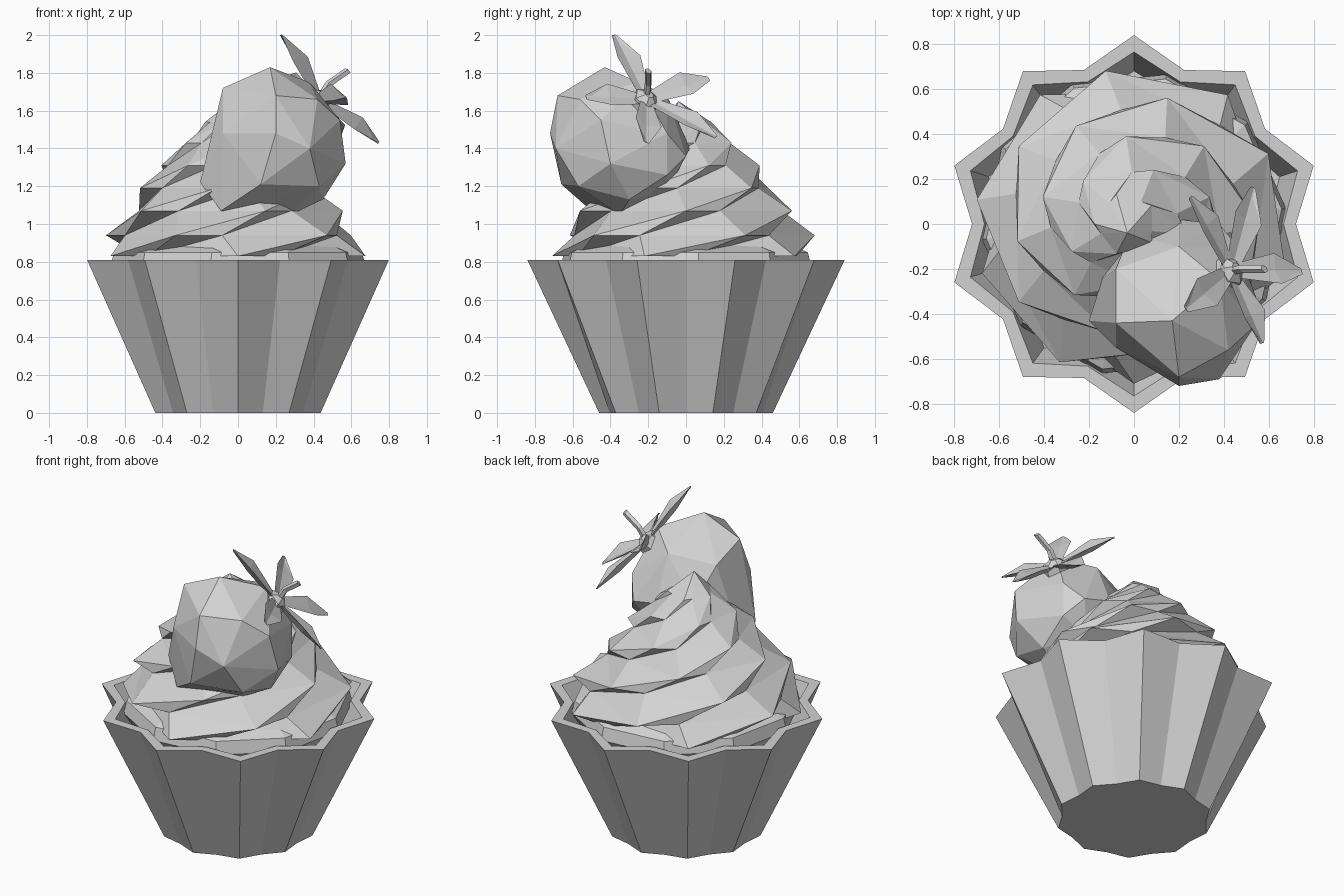
import bpy, bmesh, math
from mathutils import Vector

if "Cube" in bpy.data.objects:
    bpy.data.objects.remove(bpy.data.objects["Cube"], do_unlink=True)

grey = bpy.data.materials.new("light grey")
grey.use_nodes = True
grey.diffuse_color = (0.65, 0.65, 0.65, 1)
grey.node_tree.nodes["Principled BSDF"].inputs["Base Color"].default_value = (0.65, 0.65, 0.65, 1)


def finish(name, bm):
    bmesh.ops.recalc_face_normals(bm, faces=bm.faces)
    mesh = bpy.data.meshes.new(name)
    bm.to_mesh(mesh)
    bm.free()
    mesh.materials.append(grey)
    obj = bpy.data.objects.new(name, mesh)
    bpy.context.collection.objects.link(obj)
    return obj


def polar(r, angle, z):
    return Vector((r * math.cos(angle), r * math.sin(angle), z))


def loft(bm, rings, caps=True):
    """Skin a list of equally long point rings."""
    loops = [[bm.verts.new(p) for p in ring] for ring in rings]
    n = len(loops[0])
    for a, b in zip(loops, loops[1:]):
        for i in range(n):
            j = (i + 1) % n
            bm.faces.new((a[i], a[j], b[j], b[i]))
    if caps:
        bm.faces.new(loops[0][::-1])
        bm.faces.new(loops[-1])
    return loops


def star(outer, inner, z):
    step = math.pi / 10
    return [polar(inner if i % 2 else outer, math.pi / 2 + i * step, z) for i in range(20)]


# Pleated paper cup: outer wall, flat rim, inner wall
bm = bmesh.new()
loft(bm, [star(0.46, 0.425, 0), star(0.84, 0.72, 0.81),
          star(0.765, 0.665, 0.81), star(0.68, 0.6, 0.62)])
finish("paper_cup", bm)

# Low bed of cream that fills the cup
bm = bmesh.new()
loft(bm, [[polar(r, i * math.tau / 10 + 0.1, z) for i in range(10)]
          for r, z in ((0.6, 0.65), (0.68, 0.77), (0.66, 0.85), (0.5, 0.92))])
finish("cream_bed", bm)

# Swirl: five sharp ridges winding upward, each with an undercut valley
LOBES = 5
profile = [(0.71, 0.83), (0.69, 0.94), (0.59, 1.07), (0.49, 1.19),
           (0.39, 1.31), (0.27, 1.43), (0.14, 1.54)]
rings = []
for k, (r, z) in enumerate(profile):
    shift = Vector((-0.035 * min(k, 2) / 2, 0, 0))
    ring = []
    for lobe in range(LOBES):
        a = lobe * math.tau / LOBES + math.radians(45 * k - 90)
        ring += [polar(r, a, z) + shift, polar(r * 0.86, a + 0.36, z) + shift]
    rings.append(ring)
bm = bmesh.new()
loops = loft(bm, rings, caps=False)
bm.faces.new(loops[0][::-1])
tip = bm.verts.new((-0.03, -0.04, 1.65))
top = loops[-1]
for i, v in enumerate(top):
    bm.faces.new((v, top[(i + 1) % len(top)], tip))
bmesh.ops.triangulate(bm, faces=[f for f in bm.faces if len(f.verts) == 4],
                      quad_method='SHORT_EDGE')
finish("cream_swirl", bm)

# Strawberry: coarse faceted hull, blunt at the lower end
berry = [(-.2, -.43, 1.22), (-.09, -.5, 1.07), (.28, -.35, 1.05), (.12, -.66, 1.21),
         (.45, -.3, 1.13), (.57, -.4, 1.32), (.54, -.45, 1.55), (.2, -.72, 1.48),
         (.38, -.69, 1.4), (.2, -.68, 1.68), (.17, -.43, 1.83), (-.08, -.44, 1.72),
         (-.08, -.55, 1.48), (.38, -.25, 1.75), (-.02, -.05, 1.42), (.2, .02, 1.4),
         (-.08, -.2, 1.64), (.2, -.1, 1.68), (.28, -.1, 1.17), (-.12, -.24, 1.16),
         (.46, -.1, 1.48), (.42, -.56, 1.66), (.43, -.57, 1.2), (-.14, -.24, 1.4),
         (.46, -.1, 1.26), (.38, 0, 1.36)]
bm = bmesh.new()
bmesh.ops.convex_hull(bm, input=[bm.verts.new(p) for p in berry])
finish("strawberry", bm)

# Small hub under the leaves
crown = Vector((0.43, -0.21, 1.66))
axis = Vector((0.64, 0.42, 0.64)).normalized()
turn = axis.to_track_quat('Z', 'Y')
bm = bmesh.new()
loft(bm, [[crown + turn @ polar(r, i * math.tau / 6, z) for i in range(6)]
          for r, z in ((0.08, -0.08), (0.07, 0.01), (0.025, 0.04))])
finish("leaf_hub", bm)


# Folded leaves, widest towards the end
def leaf(name, end, width):
    end = Vector(end)
    along = end - crown
    side = along.cross(axis).normalized()
    lift = side.cross(along).normalized()
    bm = bmesh.new()
    spine = []
    for t, w, rise in ((0.0, 0.03, 0.0), (0.62, width, 0.03), (1.0, 0.015, 0.0)):
        p = crown + along * t
        spine.append([p + side * w + lift * rise, p - lift * 0.02 * (t < 1),
                      p - side * w + lift * rise, p + lift * 0.005])
    loft(bm, spine)
    finish(name, bm)


tips = [(0.23, -0.38, 2.0), (0.745, -0.21, 1.43), (0.25, 0.12, 1.77),
        (0.53, 0.16, 1.46), (0.57, -0.53, 1.67)]
for i, end in enumerate(tips):
    leaf(f"leaf_{i + 1}", end, 0.075)

# Bent stem
bm = bmesh.new()
path = [crown, Vector((0.48, -0.2, 1.74)), Vector((0.58, -0.2, 1.81))]
loft(bm, [[p + turn @ polar(0.02, i * math.tau / 5, 0) for i in range(5)] for p in path])
finish("stem", bm)
